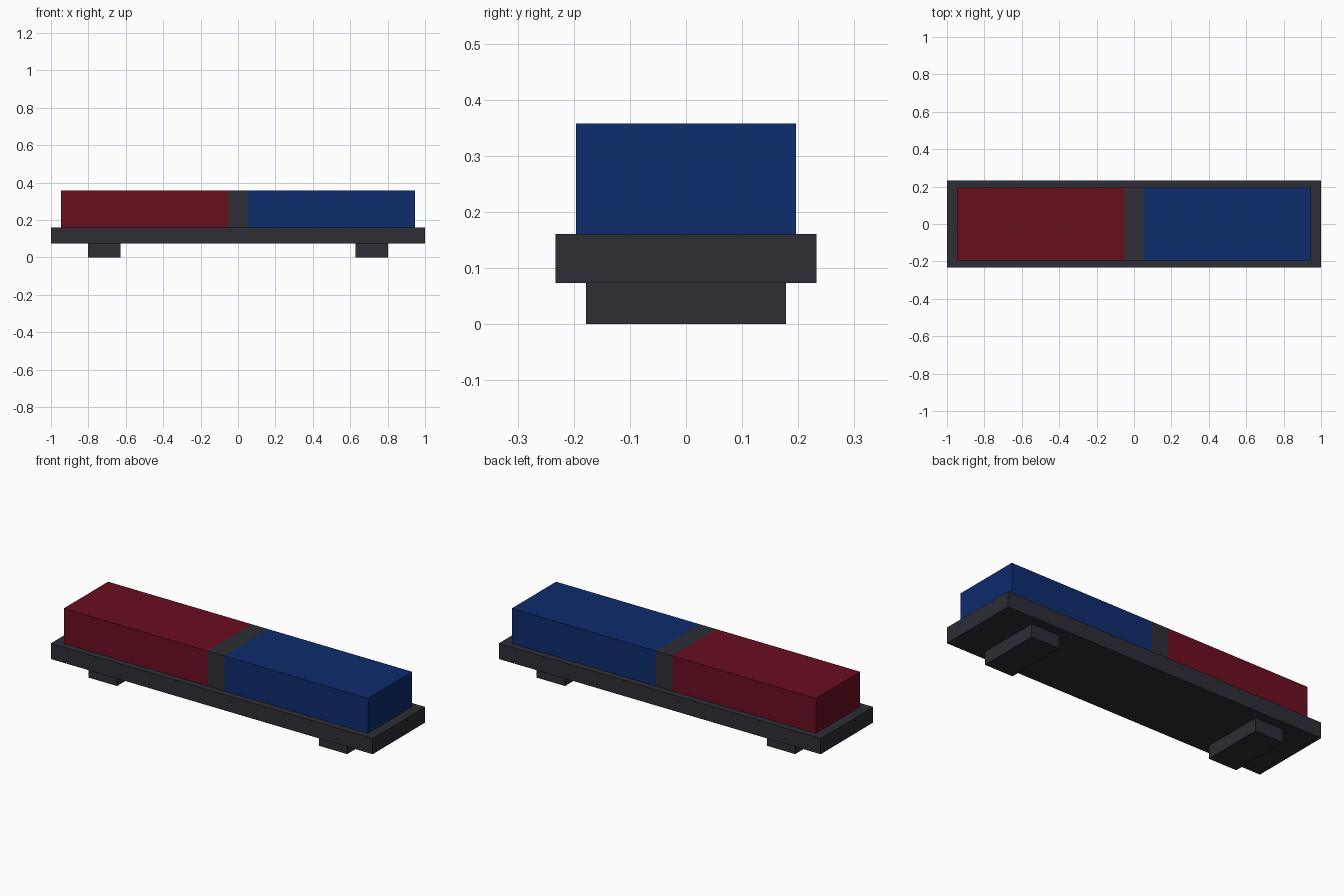
import bpy

old = bpy.data.objects.get("Cube")
if old:
    bpy.data.objects.remove(old, do_unlink=True)


def material(name, rgb):
    mat = bpy.data.materials.new(name)
    mat.use_nodes = True
    color = (*rgb, 1.0)
    mat.diffuse_color = color
    mat.node_tree.nodes["Principled BSDF"].inputs["Base Color"].default_value = color
    return mat


def box(name, mat, x, y, z):
    """Box spanning the given (low, high) ranges."""
    spans = (x, y, z)
    bpy.ops.mesh.primitive_cube_add(size=1, location=[(a + b) / 2 for a, b in spans])
    obj = bpy.context.object
    obj.name = name
    obj.scale = [b - a for a, b in spans]
    bpy.ops.object.transform_apply(location=False, rotation=False, scale=True)
    obj.data.materials.append(mat)
    return obj


charcoal = material("charcoal", (0.026, 0.026, 0.036))
red = material("dark_red", (0.147, 0.0044, 0.0144))
blue = material("dark_blue", (0.004, 0.025, 0.153))

foot_top, base_top, lens_top = 0.073, 0.161, 0.358
lens_depth = (-0.196, 0.196)
lens_height = (base_top, lens_top)

# Base plate
box("base_plate", charcoal, (-1, 1), (-0.233, 0.233), (foot_top, base_top))

# Mounting feet
box("right_foot", charcoal, (-0.803, -0.627), (-0.178, 0.178), (0, foot_top))
box("left_foot", charcoal, (0.627, 0.803), (-0.178, 0.178), (0, foot_top))

# Coloured lenses with the divider between them
box("right_lens", red, (-0.945, -0.053), lens_depth, lens_height)
box("left_lens", blue, (0.053, 0.945), lens_depth, lens_height)
box("center_divider", charcoal, (-0.053, 0.053), lens_depth, lens_height)
